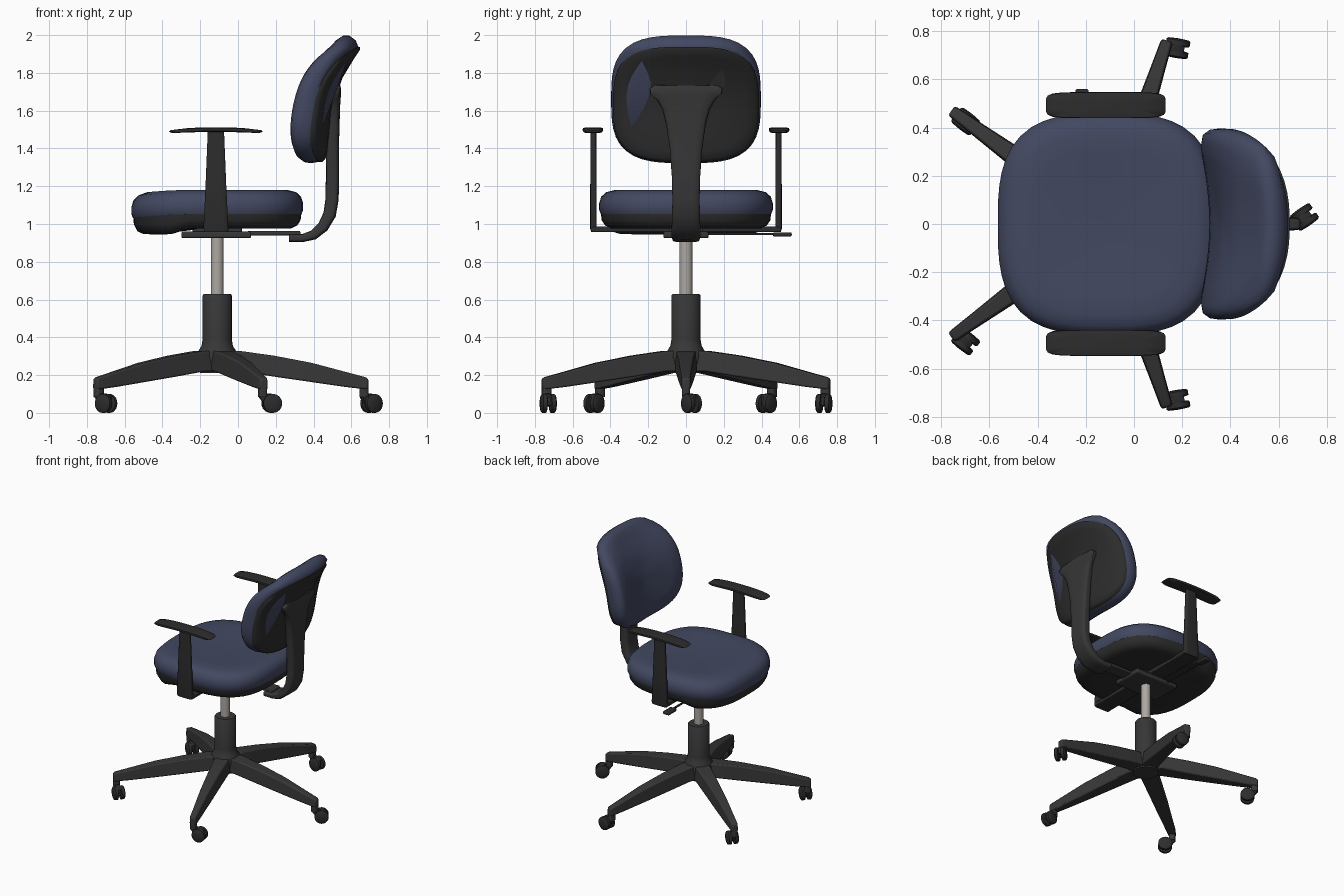
import bpy, bmesh, math
from mathutils import Vector, Matrix

if "Cube" in bpy.data.objects:
    bpy.data.objects.remove(bpy.data.objects["Cube"])

CX = -0.11  # column axis


def mat(name, c):
    m = bpy.data.materials.new(name)
    m.diffuse_color = (*c, 1)
    m.use_nodes = True
    m.node_tree.nodes["Principled BSDF"].inputs["Base Color"].default_value = m.diffuse_color
    return m


BLUE = mat("blue fabric", (0.055, 0.065, 0.12))
GREY = mat("dark grey plastic", (0.038, 0.038, 0.038))
BLACK = mat("black plastic", (0.026, 0.026, 0.026))
STEEL = mat("warm steel", (0.42, 0.39, 0.36))


def finish(name, bm, material, bevel=0, angle=40):
    bmesh.ops.recalc_face_normals(bm, faces=bm.faces)
    me = bpy.data.meshes.new(name)
    bm.to_mesh(me)
    bm.free()
    me.materials.append(material)
    ob = bpy.data.objects.new(name, me)
    bpy.context.collection.objects.link(ob)
    bpy.ops.object.select_all(action='DESELECT')
    ob.select_set(True)
    bpy.context.view_layer.objects.active = ob
    bpy.ops.object.shade_smooth_by_angle(angle=math.radians(angle))
    if bevel:
        b = ob.modifiers.new("bevel", 'BEVEL')
        b.width, b.segments, b.limit_method = bevel, 2, 'ANGLE'
    return ob


def loft(name, rings, material, bevel=0, angle=40, caps=(True, True)):
    bm = bmesh.new()
    vs = [[bm.verts.new(p) for p in r] for r in rings]
    n = len(vs[0])
    for a, b in zip(vs, vs[1:]):
        for i in range(n):
            bm.faces.new((a[i], a[(i + 1) % n], b[(i + 1) % n], b[i]))
    if caps[0]:
        bm.faces.new(vs[0])
    if caps[1]:
        bm.faces.new(vs[-1])
    return finish(name, bm, material, bevel, angle)


def superellipse(n, count=56):
    out = []
    for i in range(count):
        a = 2 * math.pi * i / count
        c, s = math.cos(a), math.sin(a)
        r = (abs(c) ** n + abs(s) ** n) ** (-1 / n)
        out.append((r * c, r * s))
    return out


def box(name, lo, hi, material, bevel=0.006):
    rings = [[(lo[0], lo[1], z), (hi[0], lo[1], z), (hi[0], hi[1], z), (lo[0], hi[1], z)]
             for z in (lo[2], hi[2])]
    return loft(name, rings, material, bevel)


def lathe(name, profile, material):
    ring = superellipse(2, 32)
    return loft(name, [[(CX + r * c, r * s, z) for c, s in ring] for r, z in profile], material)


# seat cushion and the shell beneath it
def seat_ring(s, z, top):
    out = []
    for c, d in superellipse(3):
        x, y = CX + 0.455 * s * c, 0.46 * s * d
        if top:
            dz = -0.02 * (max(0, -0.25 - x) / 0.3) ** 2
        else:
            t = min(1, max(0, (-0.25 - x) / 0.12))
            dz = -0.03 * t * t * (3 - 2 * t) * min(1, (1.055 - z) / 0.05)
        out.append((x, y, z + dz))
    return out


loft("seat_cushion", [seat_ring(s, z, True) for s, z in
     ((.98, 1.052), (1, 1.075), (1, 1.11), (.975, 1.145), (.92, 1.168), (.82, 1.18),
      (.65, 1.178), (.4, 1.17), (.02, 1.165))], BLUE, angle=60)
loft("seat_shell", [seat_ring(s, z, False) for s, z in
     ((.98, 1.055), (.97, 1.02), (.93, .992), (.86, .977), (.75, .975), (.5, .98), (.02, .985))],
     BLACK, angle=60)


# backrest: rings bent along a leaning, wrapped surface
def back_ring(zc, hw, hh, d):
    out = []
    for c, s in superellipse(3.2):
        y, z = hw * c, zc + hh * s
        t = min(0.62, max(0, z - 1.32))
        out.append((0.44 + 0.09 * t + t ** 4 - 0.45 * y * y - d, y, z))
    return out


loft("backrest_cushion", [back_ring(*r) for r in
     ((1.635, .382, .30, 0), (1.65, .394, .322, .02), (1.66, .396, .338, .055),
      (1.662, .392, .335, .085), (1.662, .375, .315, .115), (1.66, .34, .28, .133),
      (1.66, .26, .21, .135), (1.66, .14, .11, .125), (1.66, .01, .01, .12))], BLUE, angle=60)
loft("backrest_shell", [back_ring(*r) for r in
     ((1.633, .386, .305, .012), (1.633, .386, .305, -.005), (1.633, .37, .29, -.02),
      (1.633, .32, .25, -.028), (1.633, .18, .14, -.03), (1.633, .01, .01, -.03))], BLACK, angle=60)

# curved backrest support: x, z, half width, half thickness
path = [(.27, .925, .07, .02), (.34, .925, .072, .021), (.40, .942, .076, .026),
        (.45, .985, .076, .03), (.485, 1.05, .074, .034), (.498, 1.13, .072, .035),
        (.50, 1.25, .075, .035), (.50, 1.4, .086, .034), (.505, 1.53, .105, .033),
        (.508, 1.61, .125, .032), (.513, 1.66, .155, .03), (.52, 1.69, .188, .026),
        (.525, 1.715, .192, .022), (.53, 1.735, .165, .012)]
rings = []
for i, (x, z, w, h) in enumerate(path):
    p, q = path[max(0, i - 1)], path[min(len(path) - 1, i + 1)]
    t = Vector((q[0] - p[0], 0, q[1] - p[1])).normalized()
    nrm = Vector((t.z, 0, -t.x))
    rings.append([Vector((x, w * c, z)) + nrm * h * s for c, s in superellipse(5, 24)])
loft("backrest_support", rings, GREY, angle=50)

# tilt mechanism and connecting bar
box("mechanism_plate", (-.30, -.12, .925), (.07, .12, .96), GREY, .01)
box("mechanism_block", (-.24, -.09, .95), (.02, .09, .99), GREY)
box("connecting_bar", (.05, -.05, .94), (.33, .05, .963), GREY)

# height lever
box("lever_rod", (-.222, .08, .941), (-.208, .48, .953), BLACK, .003)
box("lever_handle", (-.243, .46, .933), (-.188, .56, .956), BLACK, .008)

# armrests
box("armrest_crossbar", (-.18, -.50, .957), (-.05, .50, .987), BLACK)
for side, name in ((1, "left"), (-1, "right")):
    rings = []
    for z, hx, t in ((.957, .06, .012), (.975, .066, .017), (1.2, .055, .017), (1.495, .043, .015)):
        rings.append([(-.117 + hx * c, side * (.49 + t * s), z) for c, s in superellipse(6, 24)])
    loft("armrest_post_" + name, rings, BLACK, angle=50)
    rings = []
    for k, z in ((.3, 1.488), (.93, 1.492), (1, 1.5), (.97, 1.508), (.6, 1.512), (.02, 1.512)):
        rings.append([(-.117 + .248 * k * c, side * (.493 + .054 * k * s), z - .012 * (k * c) ** 2)
                      for c, s in superellipse(6, 48)])
    loft("armrest_pad_" + name, rings, BLACK, angle=50)

# gas column
lathe("gas_rod", [(.034, .58), (.034, .95)], STEEL)
lathe("column_sleeve", [(.09, .21), (.105, .30), (.098, .33), (.083, .355), (.077, .39),
                        (.077, .622), (.071, .63), (.03, .63)], GREY)

# five legs with twin-wheel casters, each caster swivelled its own way
for i, swivel in enumerate((35, -10, -38, -38, 10)):
    ang = math.radians(72 * i)
    rot = Matrix.Translation((CX, 0, 0)) @ Matrix.Rotation(ang, 4, 'Z')
    rings = []
    for r, w, zt, zb in ((.02, .06, .33, .22), (.12, .06, .328, .22), (.3, .05, .303, .192),
                         (.5, .041, .265, .163), (.68, .031, .217, .137), (.785, .026, .189, .125),
                         (.80, .022, .18, .128)):
        rings.append([rot @ Vector(p) for p in
                      ((r, -w, zb), (r, w, zb), (r, w * .85, zt), (r, -w * .85, zt))])
    loft(f"base_leg_{i + 1}", rings, GREY, .008, 35)
    ring = superellipse(4, 20)
    loft(f"leg_tip_{i + 1}", [[rot @ Vector((.776 + .024 * c, .022 * s, z)) for c, s in ring]
                              for z in (.085, .17)], GREY)
    a = math.radians(swivel)
    pos = rot @ Vector((.776, 0, .05)) + Vector((.05 * math.cos(a), .05 * math.sin(a), 0))
    place = Matrix.Translation(pos) @ Matrix.Rotation(a, 4, 'Z')
    circle = superellipse(2, 24)
    for side in (1, -1):
        prof = ((.04, .009), (.05, .013), (.05, .033), (.042, .039), (.01, .041))
        loft(f"caster_wheel_{i + 1}_{'a' if side > 0 else 'b'}",
             [[place @ Vector((r * c, side * y, r * s)) for c, s in circle] for r, y in prof], BLACK)
    hub = [(-.066, .03), (-.066, .05), (-.035, .054), (.01, .05), (.03, .035), (.03, -.01), (-.03, -.015)]
    loft(f"caster_fork_{i + 1}", [[place @ Vector((x, y, z)) for x, z in hub] for y in (-.013, .013)], BLACK)
